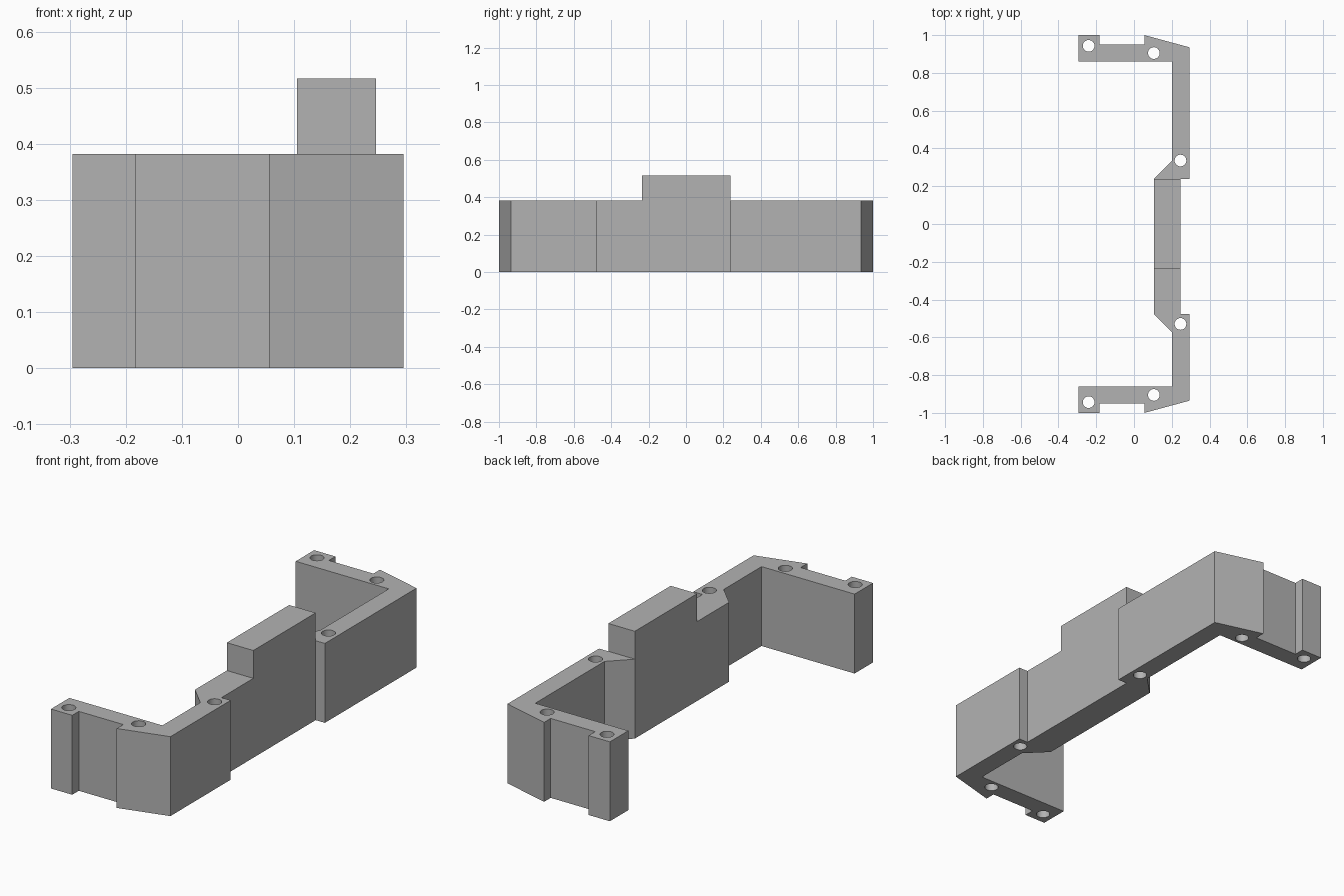
import bpy
import math

cube = bpy.data.objects.get("Cube")
if cube:
    bpy.data.objects.remove(cube)

BODY_TOP = 0.382
BLOCK_TOP = 0.516

grey = bpy.data.materials.new("plain grey")
grey.use_nodes = True
colour = (0.45, 0.45, 0.45, 1)
grey.diffuse_color = colour
grey.node_tree.nodes["Principled BSDF"].inputs["Base Color"].default_value = colour


def circle(x, y, radius=0.031, sides=32):
    return [(x + radius * math.cos(2 * math.pi * i / sides),
             y + radius * math.sin(2 * math.pi * i / sides)) for i in range(sides)]


def extruded(name, loops, bottom, top):
    """Fill closed loops (inner loops become holes) and extrude them upright."""
    curve = bpy.data.curves.new(name, "CURVE")
    curve.dimensions = "2D"
    curve.fill_mode = "BOTH"
    curve.extrude = (top - bottom) / 2
    for loop in loops:
        spline = curve.splines.new("POLY")
        spline.points.add(len(loop) - 1)
        for point, (x, y) in zip(spline.points, loop):
            point.co = (x, y, 0, 1)
        spline.use_cyclic_u = True
    curve.materials.append(grey)
    obj = bpy.data.objects.new(name, curve)
    obj.location.z = (top + bottom) / 2
    bpy.context.collection.objects.link(obj)
    bpy.ops.object.select_all(action="DESELECT")
    obj.select_set(True)
    bpy.context.view_layer.objects.active = obj
    bpy.ops.object.convert(target="MESH")
    bpy.ops.object.shade_smooth_by_angle(angle=math.radians(30))
    return obj


# Outer edge of one arm, from its tip to the outer corner; mirrored for the other arm
arm = [(-0.295, -1), (-0.182, -1), (-0.182, -0.95), (0.055, -0.95),
       (0.055, -1), (0.295, -0.935)]
mirrored_arm = [(x, -y) for x, y in reversed(arm)]

# Bracket wall with the recessed middle and chamfered inner shoulders
outer_wall = [(0.295, -0.477), (0.246, -0.477), (0.246, 0.239), (0.295, 0.239)]
inner_wall = [(-0.295, 0.86), (0.2, 0.86), (0.2, 0.334), (0.105, 0.239),
              (0.105, -0.477), (0.2, -0.572), (0.2, -0.86), (-0.295, -0.86)]
outline = arm + outer_wall + mirrored_arm + inner_wall

# Vertical through holes
holes = [circle(0.246, 0.336), circle(0.246, -0.529)]
for side in (-1, 1):
    holes += [circle(-0.24, side * 0.943), circle(0.105, side * 0.905)]

extruded("bracket_body", [outline] + holes, 0, BODY_TOP)

# Raised block on the middle of the wall
block = [(0.105, -0.235), (0.246, -0.235), (0.246, 0.239), (0.105, 0.239)]
extruded("raised_block", [block], BODY_TOP, BLOCK_TOP)
